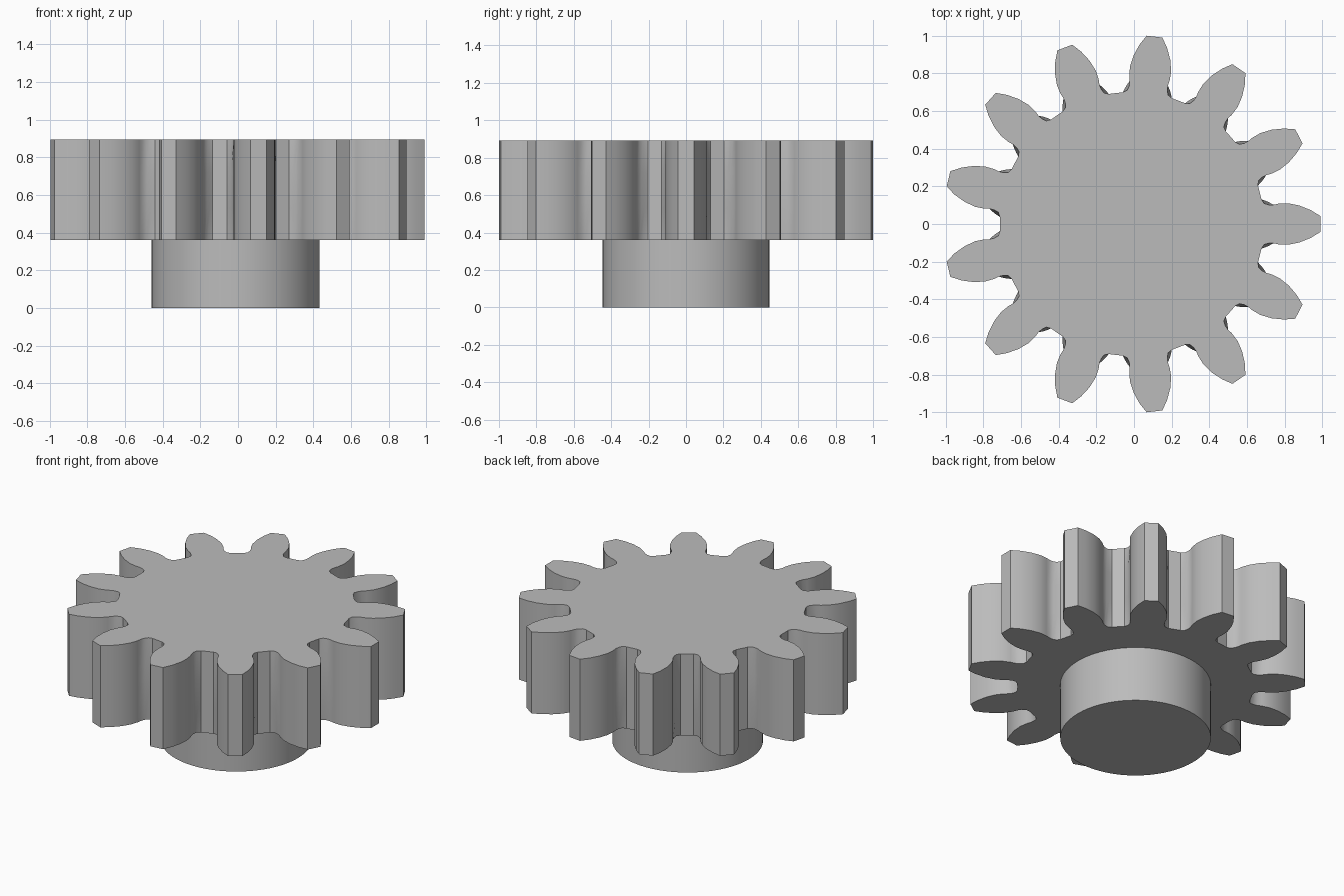
import bpy, bmesh, math

if "Cube" in bpy.data.objects:
    bpy.data.objects.remove(bpy.data.objects["Cube"])

TEETH = 13
CX = -0.012                      # gear axis sits slightly left of the bounding centre
Z_HUB, Z_TOP = 0.36, 0.893
PITCH = 2 * math.pi / TEETH

steel = bpy.data.materials.new("plain grey")
steel.diffuse_color = (0.5, 0.5, 0.5, 1)
steel.use_nodes = True
steel.node_tree.nodes["Principled BSDF"].inputs["Base Color"].default_value = steel.diffuse_color


def finish(name, bm):
    bmesh.ops.recalc_face_normals(bm, faces=bm.faces)
    mesh = bpy.data.meshes.new(name)
    bm.to_mesh(mesh)
    bm.free()
    mesh.materials.append(steel)
    obj = bpy.data.objects.new(name, mesh)
    bpy.context.collection.objects.link(obj)
    obj.location.x = CX
    bpy.ops.object.select_all(action='DESELECT')
    obj.select_set(True)
    bpy.context.view_layer.objects.active = obj
    bpy.ops.object.shade_smooth_by_angle(angle=math.radians(30))


# Tooth flank (distance along tooth axis, half width), from root to tip
FLANK = [(0.752, 0.102), (0.78, 0.108), (0.83, 0.110), (0.89, 0.098),
         (0.95, 0.074), (1.002, 0.042)]
# Root fillet (distance along gap axis, half width), from gap centre outwards
FILLET_END = [(0.700, 0.038), (0.708, 0.062), (0.730, 0.075)]
FILLET_MID = [(0.700, 0.038), (0.719, 0.050), (0.737, 0.064)]


def half_tooth(fillet):
    """Polar points from gap centre to tooth tip, angle measured from the tooth axis."""
    pts = [(math.hypot(a, w), PITCH / 2 - math.atan2(w, a)) for a, w in fillet]
    return pts + [(math.hypot(a, w), math.atan2(w, a)) for a, w in FLANK]


def ring(bm, z, fillet):
    half = half_tooth(fillet)
    tooth = [(r, -t) for r, t in half] + half[::-1]
    return [bm.verts.new((r * math.cos(i * PITCH + t), r * math.sin(i * PITCH + t), z))
            for i in range(TEETH) for r, t in tooth]


# Toothed wheel: fillets are chamfered through the middle of the thickness
bm = bmesh.new()
rings = [ring(bm, z, f) for z, f in ((Z_HUB, FILLET_END), (0.53, FILLET_MID),
                                     (0.72, FILLET_MID), (Z_TOP, FILLET_END))]
n = len(rings[0])
for low, high in zip(rings, rings[1:]):
    for i in range(n):
        j = (i + 1) % n
        bm.faces.new((low[i], low[j], high[j], high[i]))
bm.faces.new(rings[0][::-1])
bm.faces.new(rings[-1])
finish("toothed_wheel", bm)

# Round hub below the wheel
bm = bmesh.new()
bmesh.ops.create_cone(bm, cap_ends=True, segments=64, radius1=0.446, radius2=0.446,
                      depth=Z_HUB)
bmesh.ops.translate(bm, verts=bm.verts, vec=(0, 0, Z_HUB / 2))
finish("hub", bm)
